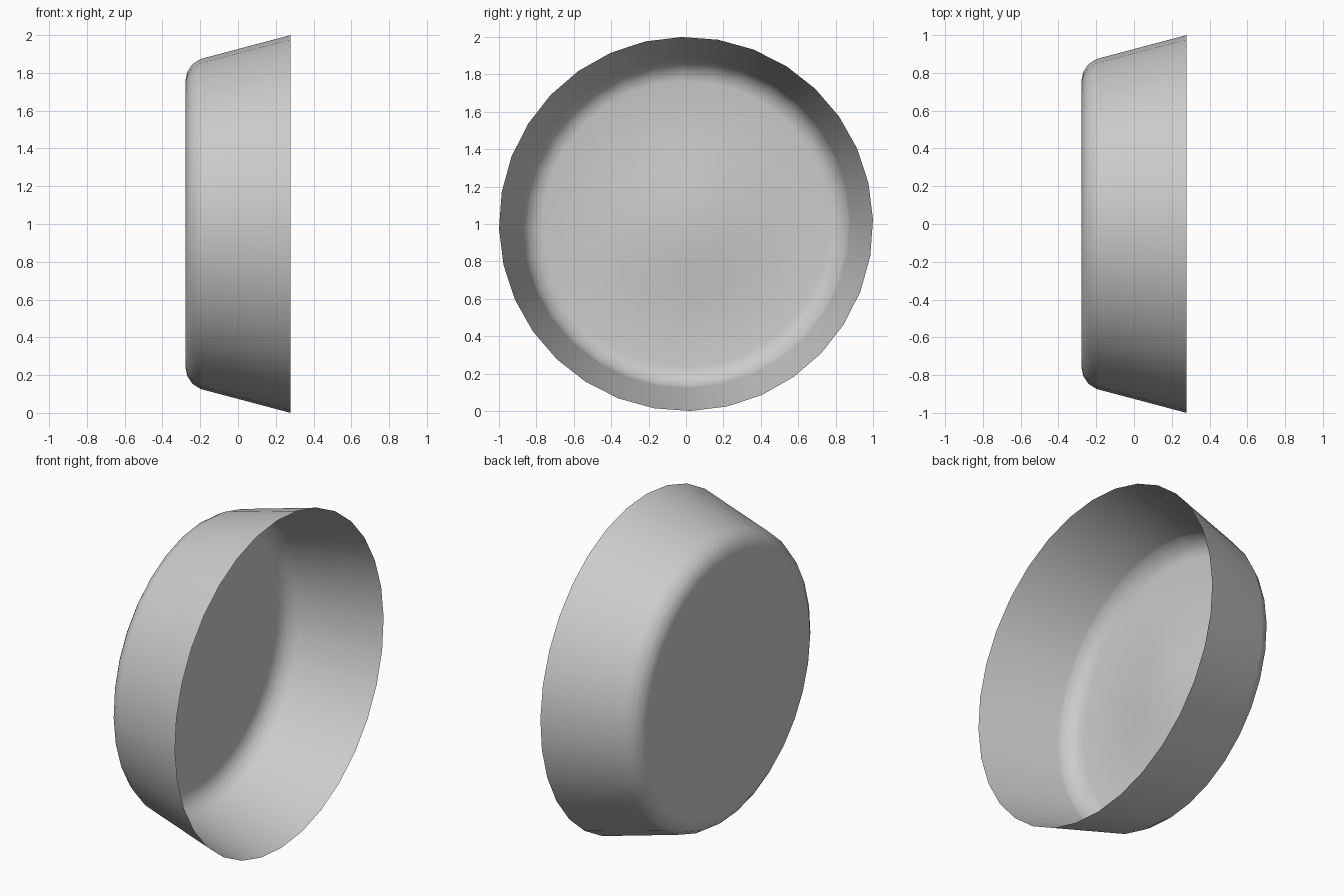
import bpy, bmesh, math

if "Cube" in bpy.data.objects:
    bpy.data.objects.remove(bpy.data.objects["Cube"])

SIDES = 32
TWIST = math.radians(1.4)
# Profile from rim to centre of the slightly dished base: (x, radius)
PROFILE = [(0.277, 1.0), (-0.19, 0.876), (-0.2, 0.873), (-0.242, 0.846), (-0.268, 0.806),
           (-0.277, 0.765), (-0.25, 0.4), (-0.225, 0.2)]
CENTRE_X = -0.205

bm = bmesh.new()


def ring(x, r):
    angles = [TWIST + 2 * math.pi * i / SIDES for i in range(SIDES)]
    return [bm.verts.new((x, r * math.cos(a), 1 + r * math.sin(a))) for a in angles]


# Flared wall, rounded corner and base
rings = [ring(x, r) for x, r in PROFILE]
for outer, inner in zip(rings, rings[1:]):
    for i in range(SIDES):
        j = (i + 1) % SIDES
        bm.faces.new((outer[i], outer[j], inner[j], inner[i]))

# Centre of the base
centre = bm.verts.new((CENTRE_X, 0, 1))
for i in range(SIDES):
    bm.faces.new((rings[-1][i], rings[-1][(i + 1) % SIDES], centre))

# Outside of the dish faces -x
bm.normal_update()
if centre.normal.x > 0:
    bmesh.ops.reverse_faces(bm, faces=bm.faces[:])
for f in bm.faces:
    f.smooth = True

mesh = bpy.data.meshes.new("dish")
bm.to_mesh(mesh)
bm.free()
dish = bpy.data.objects.new("dish", mesh)
bpy.context.collection.objects.link(dish)
